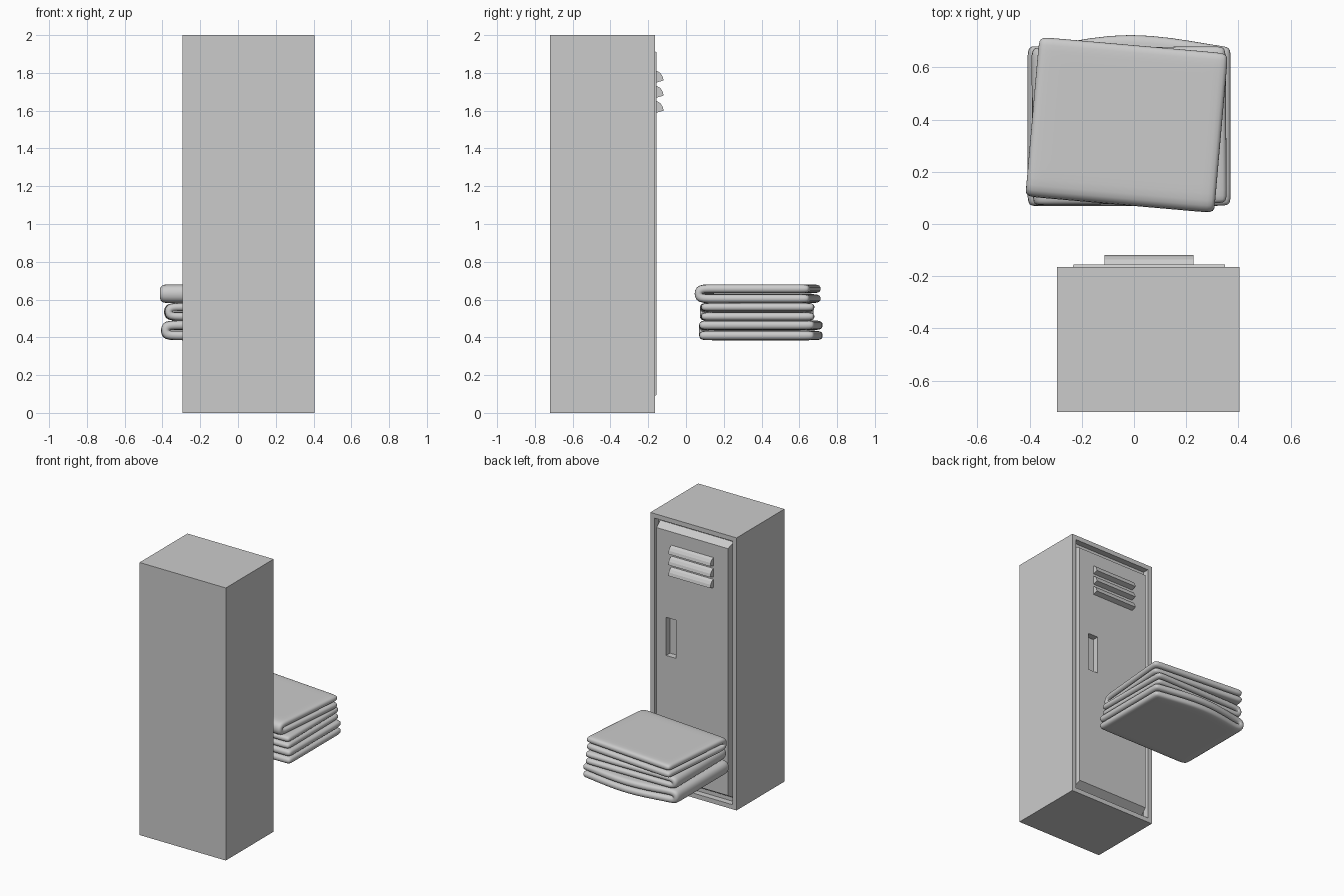
import bpy, bmesh, math
from mathutils import Vector

if "Cube" in bpy.data.objects:
    bpy.data.objects.remove(bpy.data.objects["Cube"])


def make_object(name, bm):
    bmesh.ops.recalc_face_normals(bm, faces=bm.faces)
    me = bpy.data.meshes.new(name)
    bm.to_mesh(me)
    bm.free()
    ob = bpy.data.objects.new(name, me)
    bpy.context.collection.objects.link(ob)
    return ob


def box(lo, hi):
    bm = bmesh.new()
    bmesh.ops.create_cube(bm, size=1)
    for v in bm.verts:
        v.co = Vector([lo[i] if v.co[i] < 0 else hi[i] for i in range(3)])
    return bm


def back_face(bm):
    bm.faces.ensure_lookup_table()
    return max(bm.faces, key=lambda f: f.calc_center_median().y)


# Locker case with a recessed door opening on its +y side
bm = box((-0.295, -0.72, 0), (0.405, -0.165, 2))
f = back_face(bm)
bmesh.ops.inset_individual(bm, faces=[f], thickness=0.047)
res = bmesh.ops.extrude_discrete_faces(bm, faces=[f])
bmesh.ops.translate(bm, verts=res['faces'][0].verts, vec=(0, -0.045, 0))
make_object("locker_case", bm)

# Door with sloping edges
bm = box((-0.244, -0.212, 0.06), (0.356, -0.155, 1.94))
for v in back_face(bm).verts:
    v.co.x += 0.012 if v.co.x < 0 else -0.008
    v.co.z += 0.036 if v.co.z < 1 else -0.032
door = make_object("locker_door", bm)

# Handle pocket cut into the door
cutter = make_object("pocket_cutter", box((0.19, -0.2, 0.99), (0.27, -0.1, 1.27)))
cutter.hide_render = True
cutter.hide_set(True)
mod = door.modifiers.new("pocket", 'BOOLEAN')
mod.operation = 'DIFFERENCE'
mod.solver = 'EXACT'
mod.object = cutter

# Three louvres near the top of the door
profile = [(-0.16, 0), (-0.118, 0.012), (-0.124, 0.034), (-0.136, 0.052), (-0.16, 0.066)]
for i, z in enumerate((1.588, 1.668, 1.748)):
    bm = bmesh.new()
    face = bm.faces.new([bm.verts.new((-0.113, y, z + dz)) for y, dz in profile])
    ext = bmesh.ops.extrude_face_region(bm, geom=[face])
    bmesh.ops.translate(bm, vec=(0.34, 0, 0),
                        verts=[g for g in ext['geom'] if isinstance(g, bmesh.types.BMVert)])
    # the start face stays as the end cap
    if not face.is_valid:
        bmesh.ops.holes_fill(bm, edges=bm.edges)
    make_object(f"louvre_{i + 1}", bm)


def folded_towel(name, length, width, centre, angle, height, bow=0.0):
    """Cloth folded once at its local -x end, two layers thick."""
    h, a = height / 4 + 0.001, length / 2
    us = [a, a - 0.05, 0, -a + 0.09, -a + height / 4]
    path = [(u, -h) for u in us] + [(u, h) for u in reversed(us)]
    b = width / 2
    vs = [-b, -b + 0.05, 0, b - 0.05, b]
    bm = bmesh.new()
    rows = []
    for u, z in path:
        row = []
        for v in vs:
            push = bow if (u == 0 and v > 0) else 0
            row.append(bm.verts.new((u, v + push, z)))
        rows.append(row)
    for r, s in zip(rows, rows[1:]):
        for j in range(len(vs) - 1):
            bm.faces.new((r[j], r[j + 1], s[j + 1], s[j]))
    ob = make_object(name, bm)
    ob.location = centre
    ob.rotation_euler.z = math.radians(angle)
    sol = ob.modifiers.new("thickness", 'SOLIDIFY')
    sol.thickness = height / 2 - 0.002
    sol.offset = 0
    sol.use_even_offset = True
    sub = ob.modifiers.new("soft", 'SUBSURF')
    sub.levels = sub.render_levels = 2
    for p in ob.data.polygons:
        p.use_smooth = True


# Stack of folded towels
folded_towel("towel_bottom", 0.785, 0.615, (-0.02, 0.375, 0.437), 0, 0.105, bow=0.065)
folded_towel("towel_middle", 0.75, 0.605, (-0.02, 0.377, 0.535), 0.5, 0.095)
folded_towel("towel_top", 0.62, 0.73, (-0.028, 0.378, 0.631), 85, 0.1)
